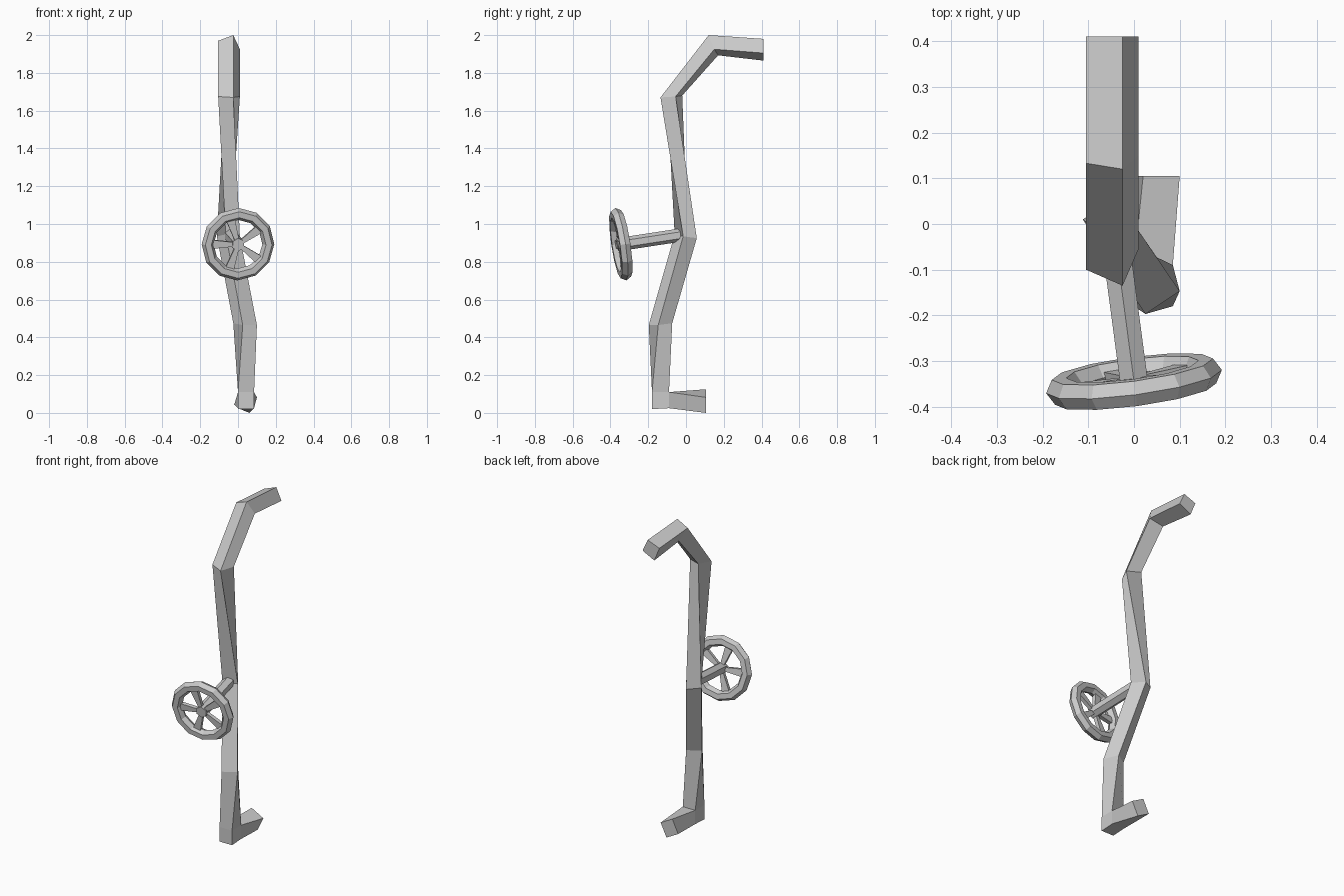
import bpy, bmesh, math
from mathutils import Vector, Matrix

if "Cube" in bpy.data.objects:
    bpy.data.objects.remove(bpy.data.objects["Cube"])


def finish(bm, name):
    bmesh.ops.remove_doubles(bm, verts=bm.verts, dist=0.0005)
    bmesh.ops.recalc_face_normals(bm, faces=bm.faces)
    me = bpy.data.meshes.new(name)
    bm.to_mesh(me)
    bm.free()
    ob = bpy.data.objects.new(name, me)
    bpy.context.collection.objects.link(ob)
    return ob


def loft(bm, rings, closed=False):
    """Skin a list of equal-sized rings; cap the ends unless closed."""
    vs = [[bm.verts.new(p) for p in r] for r in rings]
    n = len(vs[0])
    pairs = list(zip(vs, vs[1:])) + ([(vs[-1], vs[0])] if closed else [])
    for a, b in pairs:
        for i in range(n):
            j = (i + 1) % n
            bm.faces.new((a[i], a[j], b[j], b[i]))
    if not closed:
        bm.faces.new(vs[0])
        bm.faces.new(vs[-1])


# Bent, slightly twisted square pipe
pipe_rings = [
    [(-.105, .41, 1.95), (-.025, .41, 1.98), (.01, .41, 1.905), (-.07, .41, 1.865)],
    [(-.105, .133, 1.97), (-.025, .12, 2.0), (.01, .15, 1.925), (-.07, .17, 1.893)],
    [(-.105, -.10, 1.675), (-.025, -.135, 1.67), (.01, -.055, 1.675), (-.07, -.02, 1.68)],
    [(-.065, -.06, .945), (.01, -.015, .935), (-.04, .057, .925), (-.112, .01, .935)],
    [(.025, -.197, .465), (.10, -.147, .465), (.05, -.073, .475), (-.025, -.122, .475)],
    # square elbow at the foot
    [(0, -.18, .11), (.085, -.18, .11), (.085, -.09, .11), (0, -.09, .11)],
    [(0, -.18, .02), (.085, -.18, .02), (.085, -.09, .11), (0, -.09, .11)],
    [(0, -.09, .025), (.085, -.09, .025), (.085, -.09, .11), (0, -.09, .11)],
    [(-.02, .105, .043), (.06, .105, 0), (.10, .105, .082), (.02, .105, .125)],
]
bm = bmesh.new()
loft(bm, pipe_rings)
finish(bm, "bent_pipe")

# Tilted frame of the valve wheel: local z points out of its front
centre = Vector((0, -.345, .893))
axis = Vector((.13, -.98, -.15)).normalized()
up = (Vector((0, 0, 1)) - axis * axis.z).normalized()
side = up.cross(axis)
frame = Matrix.Translation(centre) @ Matrix((side, up, axis)).transposed().to_4x4()

# Rim: 12 segments with a hexagonal section
bm = bmesh.new()
rings = []
for k in range(12):
    a = math.tau * k / 12
    ring = []
    for s in range(6):
        r = .162 + .032 * math.cos(math.tau * s / 6)
        ring.append((r * math.cos(a), r * math.sin(a), .032 * math.sin(math.tau * s / 6)))
    rings.append(ring)
loft(bm, rings, closed=True)
finish(bm, "wheel_rim").matrix_world = frame

# Five spokes widening toward the rim
bm = bmesh.new()
for k in range(5):
    turn = Matrix.Rotation(math.radians(36 + 72 * k), 4, 'Z')
    rings = [[turn @ Vector((r, y * w, z * .011)) for y, z in ((-1, -1), (1, -1), (1, 1), (-1, 1))]
             for r, w in ((.02, .011), (.145, .024))]
    loft(bm, rings)
finish(bm, "wheel_spokes").matrix_world = frame

# Hexagonal stem from the pipe through the hub
bm = bmesh.new()
loft(bm, [[(.035 * math.sin(math.tau * s / 6), .035 * math.cos(math.tau * s / 6), z)
           for s in range(6)] for z in (-.33, .018)])
finish(bm, "valve_stem").matrix_world = frame
